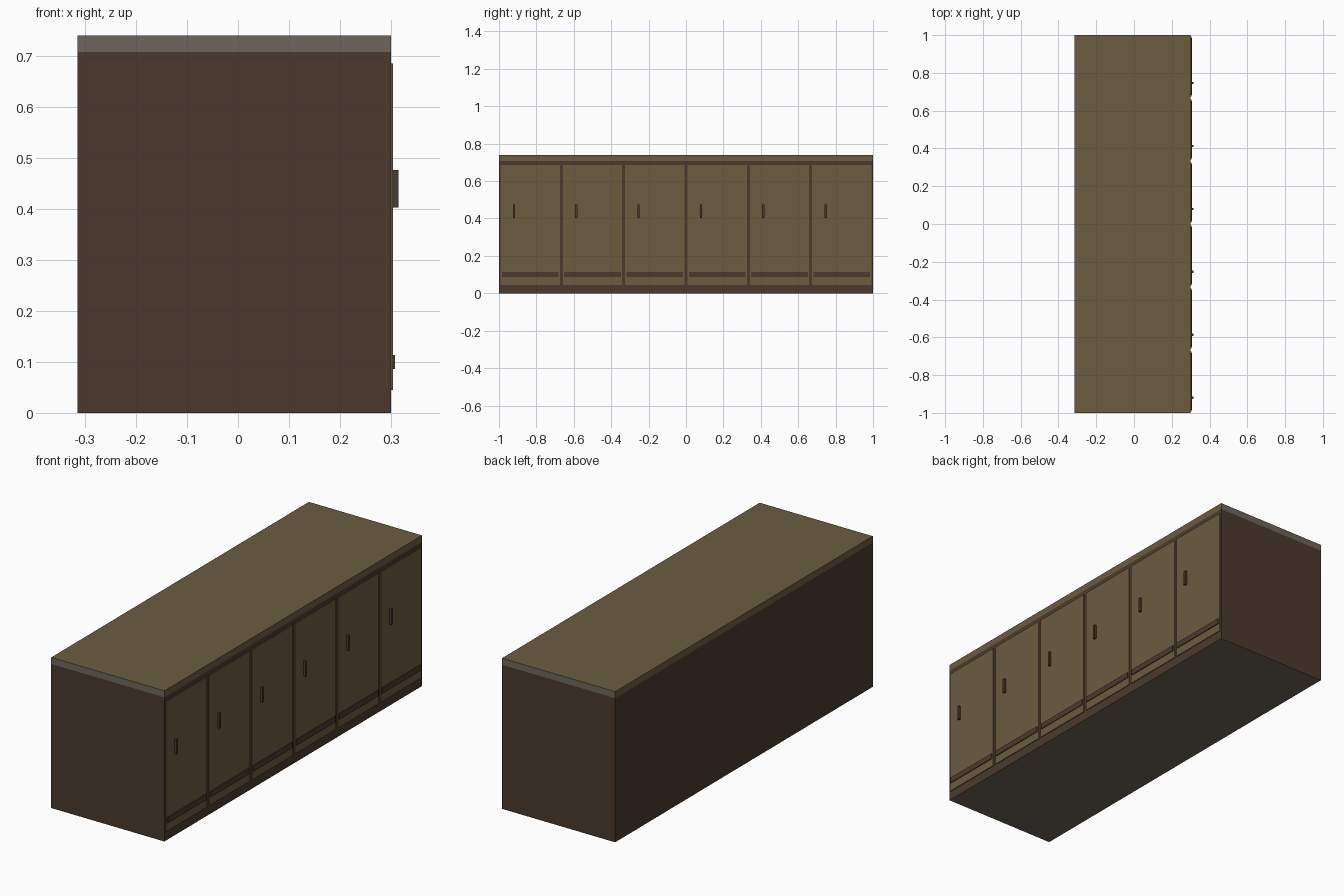
import bpy, bmesh

if "Cube" in bpy.data.objects:
    bpy.data.objects.remove(bpy.data.objects["Cube"])


def material(name, r, g, b):
    def lin(c):
        c /= 255
        return c / 12.92 if c <= 0.04045 else ((c + 0.055) / 1.055) ** 2.4
    m = bpy.data.materials.new(name)
    m.diffuse_color = (lin(r), lin(g), lin(b), 1)
    m.use_nodes = True
    m.node_tree.nodes["Principled BSDF"].inputs["Base Color"].default_value = m.diffuse_color
    return m


brown = material("dark brown wood", 75, 58, 45)
olive = material("olive wood", 107, 92, 64)
grey = material("warm grey", 110, 102, 92)


def box(name, x, y, z, mats, rule=None):
    """Box from (min, max) ranges; rule(normal) picks the material slot."""
    bm = bmesh.new()
    bmesh.ops.create_cube(bm, size=1)
    for v in bm.verts:
        v.co = [lo + (c + 0.5) * (hi - lo) for c, (lo, hi) in zip(v.co, (x, y, z))]
    bm.normal_update()
    if rule:
        for f in bm.faces:
            f.material_index = rule(f.normal)
    me = bpy.data.meshes.new(name)
    bm.to_mesh(me)
    bm.free()
    for m in mats:
        me.materials.append(m)
    ob = bpy.data.objects.new(name, me)
    bpy.context.collection.objects.link(ob)
    return ob


BACK, FRONT = -0.315, 0.30

# carcass with grey underside
box("cabinet_body", (BACK, FRONT), (-1, 1), (0, 0.708), [brown, grey],
    lambda n: int(n.z < -0.5))
# worktop with grey ends
box("worktop", (BACK, FRONT), (-1, 1), (0.708, 0.74), [olive, grey],
    lambda n: int(abs(n.y) > 0.5))

# six doors, each with a handle and a low rail
pitch = 2 / 6
for i in range(6):
    y = -1 + i * pitch
    box(f"door_{i + 1}", (FRONT - 0.002, 0.304), (y + 0.008, y + pitch - 0.008),
        (0.045, 0.685), [olive])
    box(f"handle_{i + 1}", (0.302, 0.315), (y + 0.074, y + 0.086),
        (0.403, 0.476), [brown])
    box(f"door_rail_{i + 1}", (0.302, 0.308), (y + 0.015, y + pitch - 0.015),
        (0.086, 0.114), [brown])
